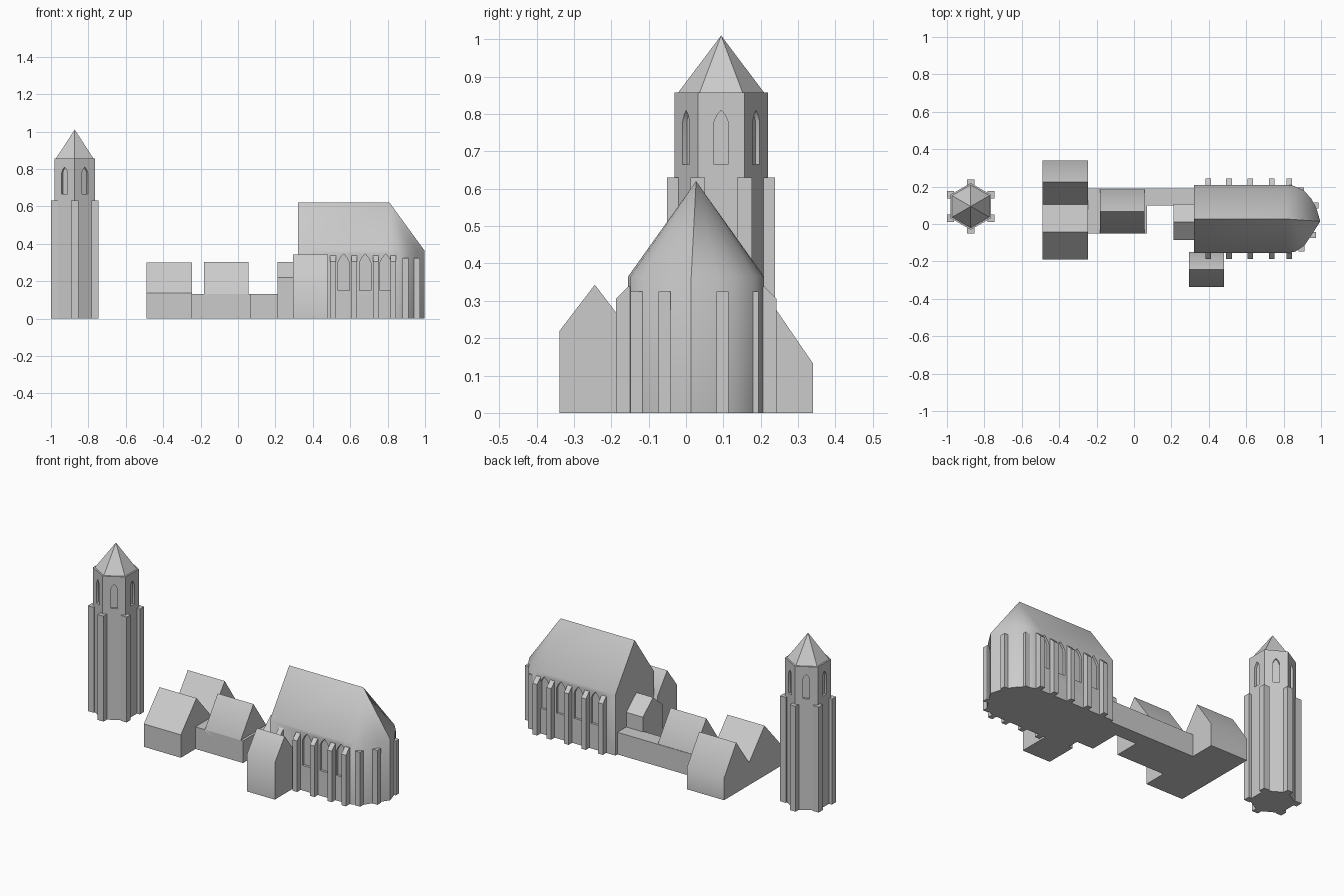
import bpy, bmesh, math
from mathutils import Vector

if "Cube" in bpy.data.objects:
    bpy.data.objects.remove(bpy.data.objects["Cube"])

stone = bpy.data.materials.new("grey_stone")
stone.diffuse_color = (0.6, 0.6, 0.6, 1)
stone.use_nodes = True
stone.node_tree.nodes["Principled BSDF"].inputs["Base Color"].default_value = stone.diffuse_color


def make(name, bm):
    bmesh.ops.recalc_face_normals(bm, faces=bm.faces)
    mesh = bpy.data.meshes.new(name)
    bm.to_mesh(mesh)
    bm.free()
    mesh.materials.append(stone)
    ob = bpy.data.objects.new(name, mesh)
    bpy.context.collection.objects.link(ob)
    return ob


def select(ob):
    bpy.ops.object.select_all(action='DESELECT')
    ob.select_set(True)
    bpy.context.view_layer.objects.active = ob


def smooth(ob, angle=40):
    select(ob)
    bpy.ops.object.shade_smooth_by_angle(angle=math.radians(angle))


def sweep(bm, pts, vec):
    """Solid made by pushing a flat outline along a vector."""
    a = [bm.verts.new(p) for p in pts]
    b = [bm.verts.new(Vector(p) + Vector(vec)) for p in pts]
    bm.faces.new(a)
    bm.faces.new(b[::-1])
    n = len(a)
    for i in range(n):
        bm.faces.new((a[i], a[(i + 1) % n], b[(i + 1) % n], b[i]))


def house(name, x0, x1, profile):
    bm = bmesh.new()
    sweep(bm, [(x0, y, z) for y, z in profile], (x1 - x0, 0, 0))
    smooth(make(name, bm))


def gable(y0, y1, eave, ridge):
    return [(y0, 0), (y1, 0), (y1, eave), ((y0 + y1) / 2, ridge), (y0, eave)]


def arch(bm, centre, normal, w, z0, spring, tip, depth):
    """Pointed window block straddling a wall."""
    n = Vector(normal).normalized()
    t = Vector((-n.y, n.x, 0))
    c = Vector((centre[0], centre[1], 0)) - n * depth
    h = w / 2
    shape = [(-h, z0), (h, z0), (h, spring), (h * .6, spring + (tip - spring) * .55),
             (0, tip), (-h * .6, spring + (tip - spring) * .55), (-h, spring)]
    sweep(bm, [c + t * u + Vector((0, 0, z)) for u, z in shape], n * (depth + 0.03))


def cut(ob, bm):
    cutter = make("window_cutter", bm)
    cutter.hide_render = True
    mod = ob.modifiers.new("windows", 'BOOLEAN')
    mod.operation = 'DIFFERENCE'
    mod.solver = 'EXACT'
    mod.object = cutter
    select(ob)
    bpy.ops.object.modifier_apply(modifier=mod.name)
    bpy.data.objects.remove(cutter, do_unlink=True)


# Hexagonal bell tower with recessed windows
TX, TY, R = -0.873, 0.094, 0.125


def hexagon(r, z):
    return [(TX + r * math.cos(math.radians(30 + 60 * i)),
             TY + r * math.sin(math.radians(30 + 60 * i)), z) for i in range(6)]


bm = bmesh.new()
sweep(bm, hexagon(R, 0), (0, 0, 0.857))
tower = make("tower_shaft", bm)
bm = bmesh.new()
apothem = R * math.cos(math.pi / 6)
for i in range(6):
    d = Vector((math.cos(i * math.pi / 3), math.sin(i * math.pi / 3), 0))
    arch(bm, (TX + d.x * apothem, TY + d.y * apothem), d, 0.037, 0.665, 0.78, 0.81, 0.013)
cut(tower, bm)
smooth(tower, 30)

# Tower spire
bm = bmesh.new()
base = [bm.verts.new(p) for p in hexagon(0.115, 0.857)]
tip = bm.verts.new((TX, TY, 1.01))
bm.faces.new(base)
for i in range(6):
    bm.faces.new((base[i], base[(i + 1) % 6], tip))
make("tower_spire", bm)

# Tower corner buttresses
bm = bmesh.new()
for i, (x, y, _) in enumerate(hexagon(R, 0)):
    h = 0.0195
    sweep(bm, [(x + a, y + b, 0) for a, b in ((-h, -h), (h, -h), (h, h), (-h, h))], (0, 0, 0.63))
make("tower_buttresses", bm)

# Double-gabled wing, low cloister, middle house, annex and porch
house("double_gable_wing", -0.49, -0.245,
      [(-0.19, 0), (0.34, 0), (0.34, 0.132), (0.225, 0.3), (0.103, 0.135), (-0.042, 0.3), (-0.19, 0.137)])
house("low_base", -0.245, 0.07, [(-0.052, 0), (0.19, 0), (0.19, 0.132), (-0.052, 0.132)])
house("low_passage", 0.07, 0.322, [(0.1, 0), (0.19, 0), (0.19, 0.132), (0.1, 0.132)])
house("middle_house", -0.182, 0.055, gable(-0.052, 0.187, 0.133, 0.303))
house("annex", 0.21, 0.322, gable(-0.085, 0.107, 0.22, 0.302))
house("porch", 0.295, 0.48, gable(-0.338, -0.15, 0.22, 0.343))

# Nave with rounded, pointed apse
X0, XA, YC, HW, EAVE, RIDGE = 0.32, 0.81, 0.027, 0.182, 0.365, 0.62
outline = [(X0, YC - HW), (XA, YC - HW), (0.862, -0.148), (0.912, -0.115), (0.955, -0.05), (0.996, 0.014),
           (0.975, 0.085), (0.948, 0.135), (0.905, 0.183), (0.85, 0.205), (XA, YC + HW), (X0, YC + HW)]
bm = bmesh.new()
low = [bm.verts.new((x, y, 0)) for x, y in outline]
top = [bm.verts.new((x, y, EAVE)) for x, y in outline]
west = bm.verts.new((X0, YC, RIDGE))
apex = bm.verts.new((XA, YC, RIDGE))
bm.faces.new(low)
for i in range(11):
    bm.faces.new((low[i], low[i + 1], top[i + 1], top[i]))
for i in range(1, 10):
    bm.faces.new((top[i], top[i + 1], apex))
bm.faces.new((top[0], top[1], apex, west))
bm.faces.new((top[10], top[11], west, apex))
bm.faces.new((low[11], low[0], top[0], west, top[11]))
nave = make("nave", bm)

# Nave windows
bm = bmesh.new()
for x in (0.452, 0.565, 0.68, 0.79):
    for side in (-1, 1):
        if side == 1 or x > 0.5:
            arch(bm, (x, YC + side * HW), (0, side, 0), 0.06, 0.15, 0.3, 0.345, 0.014)
cut(nave, bm)
smooth(nave)

# Sloped buttresses along both nave walls
bm = bmesh.new()
for x in (0.396, 0.508, 0.622, 0.737, 0.83):
    for side in (-1, 1):
        prof = [(HW - 0.02, 0), (HW + 0.033, 0), (HW + 0.033, 0.305), (HW, 0.338), (HW - 0.02, 0.338)]
        sweep(bm, [(x - 0.015, YC + side * y, z) for y, z in prof], (0.03, 0, 0))
make("nave_buttresses", bm)

# Flat-topped buttresses around the apse
bm = bmesh.new()
for x, y in ((0.895, -0.132), (0.958, -0.058), (0.97, 0.098), (0.892, 0.178)):
    h = 0.016
    sweep(bm, [(x + a, y + b, 0) for a, b in ((-h, -h), (h, -h), (h, h), (-h, h))], (0, 0, 0.325))
make("apse_buttresses", bm)
